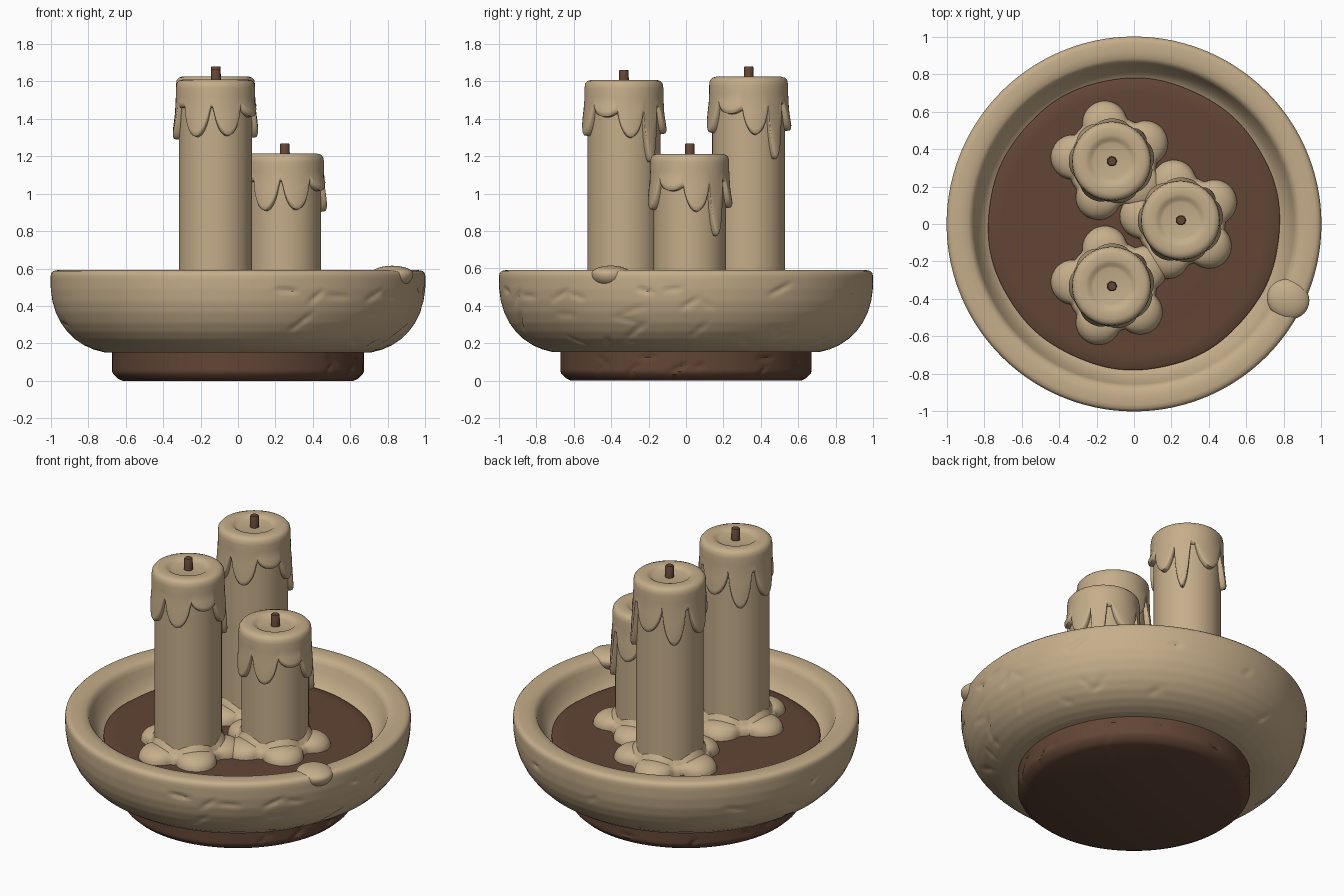
import bpy, bmesh, math, random
from mathutils import Vector

if "Cube" in bpy.data.objects:
    bpy.data.objects.remove(bpy.data.objects["Cube"])

random.seed(4)


def material(name, rgb):
    m = bpy.data.materials.new(name)
    m.diffuse_color = (*rgb, 1)
    m.use_nodes = True
    m.node_tree.nodes["Principled BSDF"].inputs["Base Color"].default_value = m.diffuse_color
    return m


TAN = material("tan wax", (0.56, 0.42, 0.255))
BROWN = material("dark brown", (0.122, 0.060, 0.036))


def radial(name, profile, n, mat, loc=(0, 0, 0), angle=40):
    """Skin a profile(theta) -> [(r, z), ...] around the z axis."""
    bm = bmesh.new()
    rows = []
    for i in range(n):
        a = math.tau * i / n
        rows.append([bm.verts.new((r * math.cos(a), r * math.sin(a), z)) for r, z in profile(a)])
    for i in range(n):
        p, q = rows[i], rows[(i + 1) % n]
        for k in range(len(p) - 1):
            bm.faces.new((p[k], q[k], q[k + 1], p[k + 1]))
    bmesh.ops.remove_doubles(bm, verts=bm.verts, dist=1e-5)
    bmesh.ops.recalc_face_normals(bm, faces=bm.faces)
    me = bpy.data.meshes.new(name)
    bm.to_mesh(me)
    bm.free()
    ob = bpy.data.objects.new(name, me)
    bpy.context.collection.objects.link(ob)
    ob.location = loc
    me.materials.append(mat)
    bpy.context.view_layer.objects.active = ob
    ob.select_set(True)
    bpy.ops.object.shade_smooth_by_angle(angle=math.radians(angle))
    ob.select_set(False)
    return ob


def refine(pts, step):
    """Insert extra points along a profile."""
    out = [pts[0]]
    for (r0, z0), (r1, z1) in zip(pts, pts[1:]):
        m = max(1, round(math.hypot(r1 - r0, z1 - z0) / step))
        out += [(r0 + (r1 - r0) * k / m, z0 + (z1 - z0) * k / m) for k in range(1, m + 1)]
    return out


def wrap(a):
    return (a + math.pi) % math.tau - math.pi


def scratches(count, z_lo, z_hi):
    """Random short grooves: angle, height, half length, tilt, depth."""
    return [(random.uniform(-2.1, 2.1) * random.random() - 0.3 + (math.pi if k % 4 == 0 else 0),
             random.uniform(z_lo, z_hi), random.uniform(0.04, 0.11),
             random.uniform(-0.7, 0.7), random.uniform(0.006, 0.013)) for k in range(count)]


def groove(marks, a, z):
    d = 0
    for sa, sz, length, tilt, depth in marks:
        u, v = wrap(a - sa), z - sz
        along = u * math.cos(tilt) + v * math.sin(tilt)
        across = -u * math.sin(tilt) + v * math.cos(tilt)
        if abs(along) < length and abs(across) < 0.04:
            d = max(d, depth * (1 - (along / length) ** 2) * math.exp(-(across / 0.012) ** 2))
    return d


# foot under the bowl
foot_marks = scratches(14, 0.04, 0.13)
foot_pts = [(0, 0), (0.615, 0), (0.64, 0.012), (0.665, 0.035)] + \
    refine([(0.672, 0.05), (0.672, 0.16)], 0.012) + [(0, 0.16)]


def foot_profile(a):
    return [(r - groove(foot_marks, a, z) if r > 0.63 else r, z) for r, z in foot_pts]


radial("foot", foot_profile, 300, BROWN, angle=35)

# bowl with rounded rim and scratched outer wall
bowl_marks = scratches(34, 0.2, 0.52)
outer = refine([(0.71, 0.152), (0.77, 0.168), (0.82, 0.19), (0.87, 0.223), (0.91, 0.262), (0.945, 0.31),
                (0.972, 0.365), (0.99, 0.425), (0.999, 0.49), (1.0, 0.54)], 0.014)
rim = [(1.0, 0.56), (0.996, 0.576), (0.985, 0.587), (0.965, 0.591), (0.92, 0.591), (0.885, 0.586),
       (0.865, 0.573), (0.855, 0.55), (0.84, 0.51), (0.815, 0.465), (0.78, 0.425), (0.74, 0.41), (0, 0.41)]


def bowl_profile(a):
    return [(0, 0.152)] + [(r - groove(bowl_marks, a, z), z) for r, z in outer] + rim


radial("bowl", bowl_profile, 360, TAN)


# pool of dark material inside the bowl, with a slightly uneven edge
def pool_profile(a):
    e = 0.778 + 0.004 * math.sin(7 * a) * math.sin(3 * a + 1)
    return [(e, 0.40), (e, 0.437), (e - 0.012, 0.445), (0.70, 0.447), (0.55, 0.443),
            (0.48, 0.446), (0.35, 0.443), (0, 0.443)]


radial("pool", pool_profile, 128, BROWN)

# wax blob spilling over the rim
az = math.radians(-26)


def blob_profile(a):
    # long axis points outward, with a narrow inner tail
    c, s = math.cos(a), math.sin(a)
    R = 1 / math.sqrt((c / 0.115) ** 2 + (s / 0.105) ** 2)
    return [(R * math.cos(t), (0.045 if t > 0 else 0.075) * math.sin(t))
            for t in [math.pi * (k / 16 - 0.5) for k in range(17)]]


blob = radial("rim_wax_blob", blob_profile, 48, TAN,
              (0.915 * math.cos(az), 0.915 * math.sin(az), 0.57))
blob.rotation_euler.z = az

# candle shape: drips are (angle in degrees, drop, half width in degrees)
BODY = 0.195
DRIPS = [(10, 0.31, 20), (42, 0.44, 13), (88, 0.29, 24), (132, 0.36, 19), (180, 0.32, 21),
         (241, 0.305, 21), (288, 0.30, 21), (333, 0.20, 22)]
LOBES = [28, 100, 174, 250, 318]


def drip(a):
    best, swell = 0.15, 0.0
    for deg, drop, w in DRIPS:
        u = abs(wrap(a - math.radians(deg))) / math.radians(w)
        if u < 1:
            s = (1 - u * u) ** 0.65
            if 0.15 + (drop - 0.15) * s > best:
                best, swell = 0.15 + (drop - 0.15) * s, s
    return best, swell


def cap_profile(a):
    d, s = drip(a)
    top = [(0, -0.018), (0.095, -0.018), (0.11, -0.014), (0.122, -0.004), (0.14, 0), (0.175, 0),
           (0.195, -0.006), (0.207, -0.02), (0.211, -0.045)]
    low = 0.212 + 0.016 * s
    return top + [(0.211, -0.09), (0.211 + 0.005 * s, -0.09 - (d - 0.09) * 0.45), (low, -d + 0.03),
                  (low - 0.001, -d + 0.015), (low - 0.007, -d + 0.003), (BODY, -d - 0.001), (BODY - 0.015, -d + 0.005)]


def puddle_profile(a):
    R = 0.24
    for deg in LOBES:
        u = wrap(a - math.radians(deg))
        k = 0.12 ** 2 - (0.205 * math.sin(u)) ** 2     # ray against a round lobe
        if k > 0 and abs(u) < 1.2:
            R = max(R, 0.205 * math.cos(u) + math.sqrt(k))
    h = 0.035 + 0.35 * (R - 0.2)
    pts = [(BODY - 0.01, h + 0.045), (BODY + 0.004, h + 0.025), (BODY + 0.015, h + 0.008)]
    for k in range(9):
        t = math.pi / 2 * k / 8
        pts.append((BODY + 0.02 + (R - BODY - 0.02) * math.sin(t), h * math.cos(t)))
    return pts


FLOOR = 0.442
for name, x, y, top in (("back", -0.12, 0.335, 1.625), ("front", -0.12, -0.332, 1.608), ("short", 0.248, 0.02, 1.213)):
    radial(name + "_candle_body", lambda a: [(0, FLOOR), (BODY, FLOOR), (BODY, top - 0.05), (0, top - 0.05)],
           64, TAN, (x, y, 0))
    radial(name + "_candle_melted_cap", cap_profile, 160, TAN, (x, y, top), 50)
    radial(name + "_candle_puddle", puddle_profile, 120, TAN, (x, y, FLOOR), 50)
    radial(name + "_candle_wick", lambda a: [(0, -0.03), (0.027, -0.03), (0.025, 0.05), (0.022, 0.054), (0, 0.054)],
           16, BROWN, (x + 0.002, y, top))
